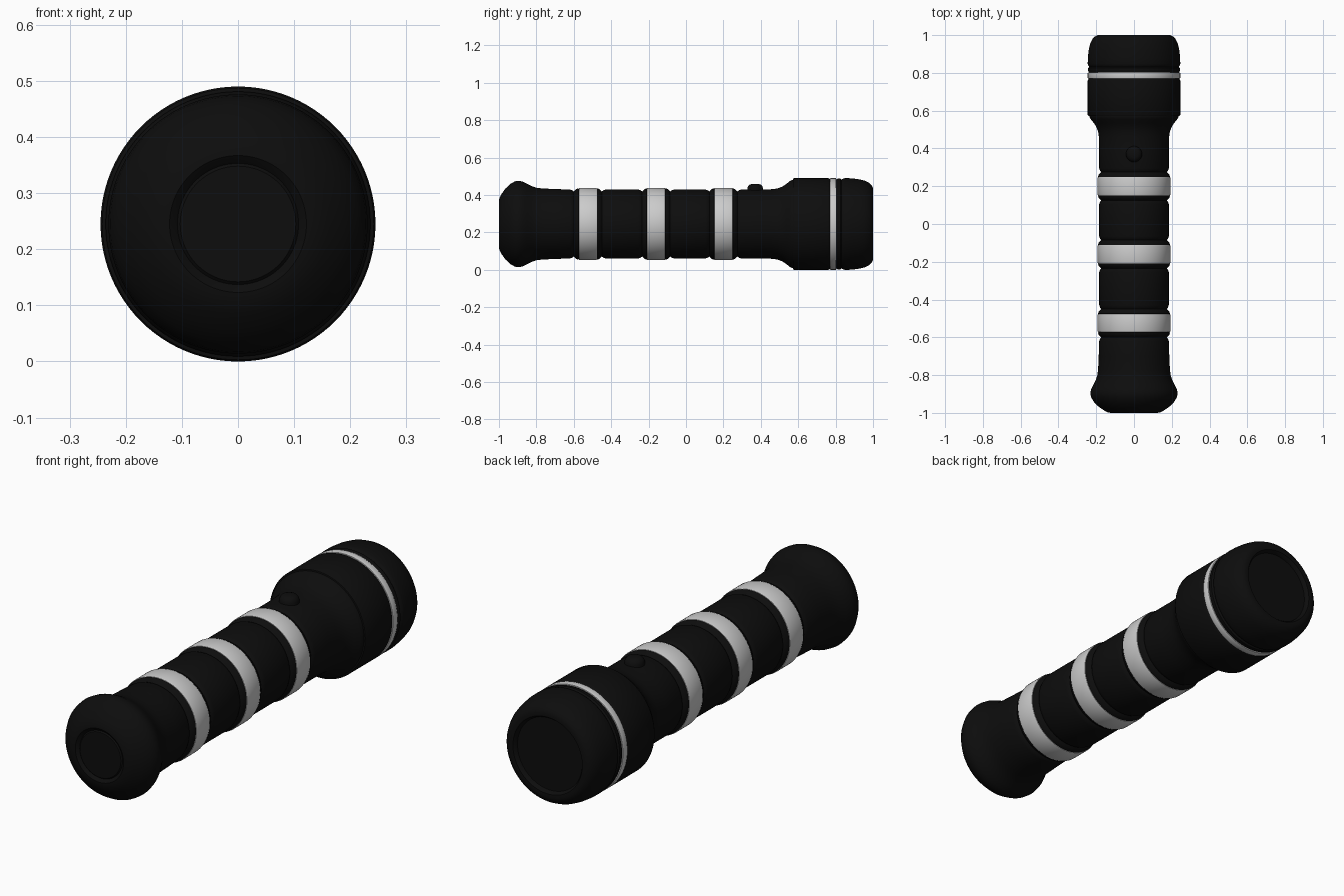
import bpy, bmesh, math

CZ = 0.245   # height of the torch axis
SEG = 96

black = bpy.data.materials.new("black_rubber")
black.diffuse_color = (0.004, 0.004, 0.004, 1)


def finish(ob, mat):
    if mat:
        ob.data.materials.append(mat)
    bpy.ops.object.select_all(action='DESELECT')
    ob.select_set(True)
    bpy.context.view_layer.objects.active = ob
    bpy.ops.object.shade_smooth_by_angle(angle=math.radians(35))
    return ob


def lathe(name, profile, mat=black, axis='Y', loc=(0, 0, CZ)):
    """Spin (position, radius) pairs around the Y or Z axis."""
    bm = bmesh.new()
    if axis == 'Y':
        vs = [bm.verts.new((r, p, 0)) for p, r in profile]
        ax = (0, 1, 0)
    else:
        vs = [bm.verts.new((r, 0, p)) for p, r in profile]
        ax = (0, 0, 1)
    edges = [bm.edges.new(e) for e in zip(vs, vs[1:])]
    bmesh.ops.spin(bm, geom=vs + edges, axis=ax, cent=(0, 0, 0),
                   angle=2 * math.pi, steps=SEG, use_duplicate=False)
    bmesh.ops.remove_doubles(bm, verts=bm.verts, dist=1e-5)
    bmesh.ops.recalc_face_normals(bm, faces=bm.faces)
    me = bpy.data.meshes.new(name)
    bm.to_mesh(me)
    bm.free()
    ob = bpy.data.objects.new(name, me)
    ob.location = loc
    bpy.context.collection.objects.link(ob)
    return finish(ob, mat)


BANDS = (-0.525, -0.16, 0.20)


def collar(c):
    """Body outline across one band: groove, black shoulder, band seat."""
    half = [(0.095, 0.184), (0.083, 0.180), (0.075, 0.174), (0.068, 0.181),
            (0.060, 0.188), (0.050, 0.190), (0.048, 0.188)]
    return [(c - d, r) for d, r in half] + [(c + d, r) for d, r in reversed(half)]


# Flared tail and grip tube with grooves, up to the neck
tail = [(-0.993, 0), (-0.993, 0.103), (-0.988, 0.108), (-0.993, 0.113),
        (-1.0, 0.122), (-0.998, 0.138), (-0.985, 0.162), (-0.965, 0.190),
        (-0.94, 0.214), (-0.915, 0.228), (-0.895, 0.231), (-0.875, 0.227),
        (-0.85, 0.215), (-0.825, 0.202), (-0.80, 0.194), (-0.77, 0.190),
        (-0.70, 0.187)]
grip = [p for c in BANDS for p in collar(c)]
neck = [(0.40, 0.184), (0.46, 0.186), (0.49, 0.190), (0.515, 0.200),
        (0.535, 0.213), (0.555, 0.229), (0.567, 0.236), (0.572, 0.236)]

# Head with narrow ring grooves and a shallow lens recess
head = [(0.573, 0.242), (0.578, 0.245), (0.76, 0.245), (0.765, 0.243),
        (0.770, 0.239), (0.805, 0.239), (0.812, 0.243), (0.825, 0.243),
        (0.832, 0.237), (0.840, 0.243), (0.848, 0.245), (0.88, 0.2445),
        (0.92, 0.240), (0.955, 0.232), (0.98, 0.220), (0.995, 0.204),
        (1.0, 0.190), (0.999, 0.175), (0.990, 0.168), (0.980, 0.165),
        (0.980, 0)]
lathe("torch_body", tail + grip + neck + head)

# Metal bands around the grip
for i, c in enumerate(BANDS, 1):
    lathe(f"grip_band_{i}", [(c - 0.048, 0.186), (c - 0.048, 0.191), (c - 0.042, 0.193),
                             (c + 0.042, 0.193), (c + 0.048, 0.191), (c + 0.048, 0.186)], None)

# Thin metal ring on the head
lathe("head_ring", [(0.771, 0.236), (0.771, 0.244), (0.774, 0.245),
                    (0.800, 0.245), (0.803, 0.244), (0.803, 0.236)], None)

# Push button with a rounded top
lathe("push_button", [(0.17, 0.043), (0.192, 0.042), (0.202, 0.038),
                      (0.210, 0.030), (0.214, 0.018), (0.215, 0)],
      axis='Z', loc=(0, 0.37, CZ))
